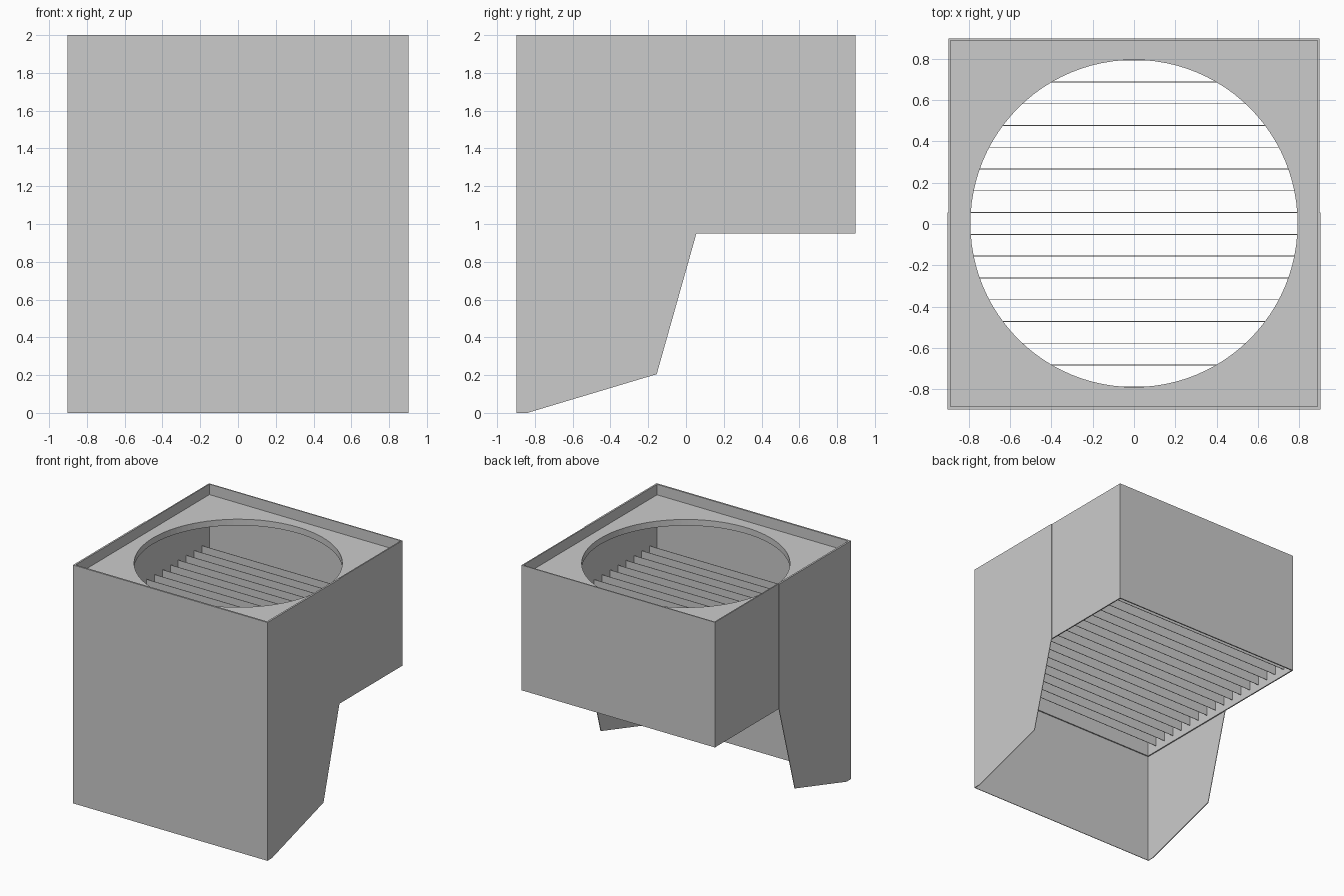
import bpy, bmesh, math
from mathutils import Vector

if "Cube" in bpy.data.objects:
    bpy.data.objects.remove(bpy.data.objects["Cube"])

HX = 0.8975                 # half width of the inner box
Y0, Y1 = -0.8935, 0.8985    # inner box front and back
WALL, SKIN = 0.01, 0.005    # box wall and outer shield thickness
CY = (Y0 + Y1) / 2


def finish(bm, name):
    bmesh.ops.recalc_face_normals(bm, faces=bm.faces)
    mesh = bpy.data.meshes.new(name)
    bm.to_mesh(mesh)
    bm.free()
    ob = bpy.data.objects.new(name, mesh)
    bpy.context.collection.objects.link(ob)
    return ob


def sheet(name, loops, offset):
    """Flat sheet from outline loops (later loops are holes), extruded by offset."""
    bm = bmesh.new()
    edges = []
    for loop in loops:
        vs = [bm.verts.new(p) for p in loop]
        edges += [bm.edges.new((vs[i - 1], vs[i])) for i in range(len(vs))]
    if len(loops) == 1:
        bm.faces.new(bm.verts[:])
    else:
        bmesh.ops.triangle_fill(bm, edges=edges, use_beauty=True,
                                normal=Vector(offset).normalized())
    ext = bmesh.ops.extrude_face_region(bm, geom=bm.faces[:], use_keep_orig=True)
    moved = [v for v in ext["geom"] if isinstance(v, bmesh.types.BMVert)]
    bmesh.ops.translate(bm, verts=moved, vec=offset)
    return finish(bm, name)


def rect(hx, y0, y1, z):
    return [(-hx, y0, z), (hx, y0, z), (hx, y1, z), (-hx, y1, z)]


def box(name, x0, x1, y0, y1, z0, z1):
    pts = [(x0, y0, z0), (x1, y0, z0), (x1, y1, z0), (x0, y1, z0)]
    return sheet(name, [pts], (0, 0, z1 - z0))


# Open box: four thin walls
sheet("box_walls", [rect(HX, Y0, Y1, 0.95),
                    rect(HX - WALL, Y0 + WALL, Y1 - WALL, 0.95)], (0, 0, 1.05))

# Recessed top plate with a round opening
N = 96
ring = [(0.792 * math.cos(2 * math.pi * i / N),
         CY + 0.792 * math.sin(2 * math.pi * i / N), 1.86) for i in range(N)]
sheet("top_plate", [rect(HX - WALL, Y0 + WALL, Y1 - WALL, 1.86), ring], (0, 0, 0.052))

# Row of upright slats inside the box
SLATS = 16
pitch = (Y1 - Y0) / (SLATS + 1)
for i in range(SLATS):
    y = Y0 + pitch * (i + 1)
    box(f"slat_{i + 1:02d}", -HX + WALL, HX - WALL, y - 0.002, y + 0.002, 1.0, 1.52)

# Outer shield: front panel and two shaped side panels
box("shield_front", -HX - SKIN, HX + SKIN, Y0 - SKIN, Y0, 0, 2)
profile = [(Y0, 0), (-0.84, 0), (-0.155, 0.205), (0.055, 0.95), (0.055, 2), (Y0, 2)]
for side, label in ((1, "right"), (-1, "left")):
    sheet(f"shield_{label}", [[(side * HX, y, z) for y, z in profile]], (side * SKIN, 0, 0))
